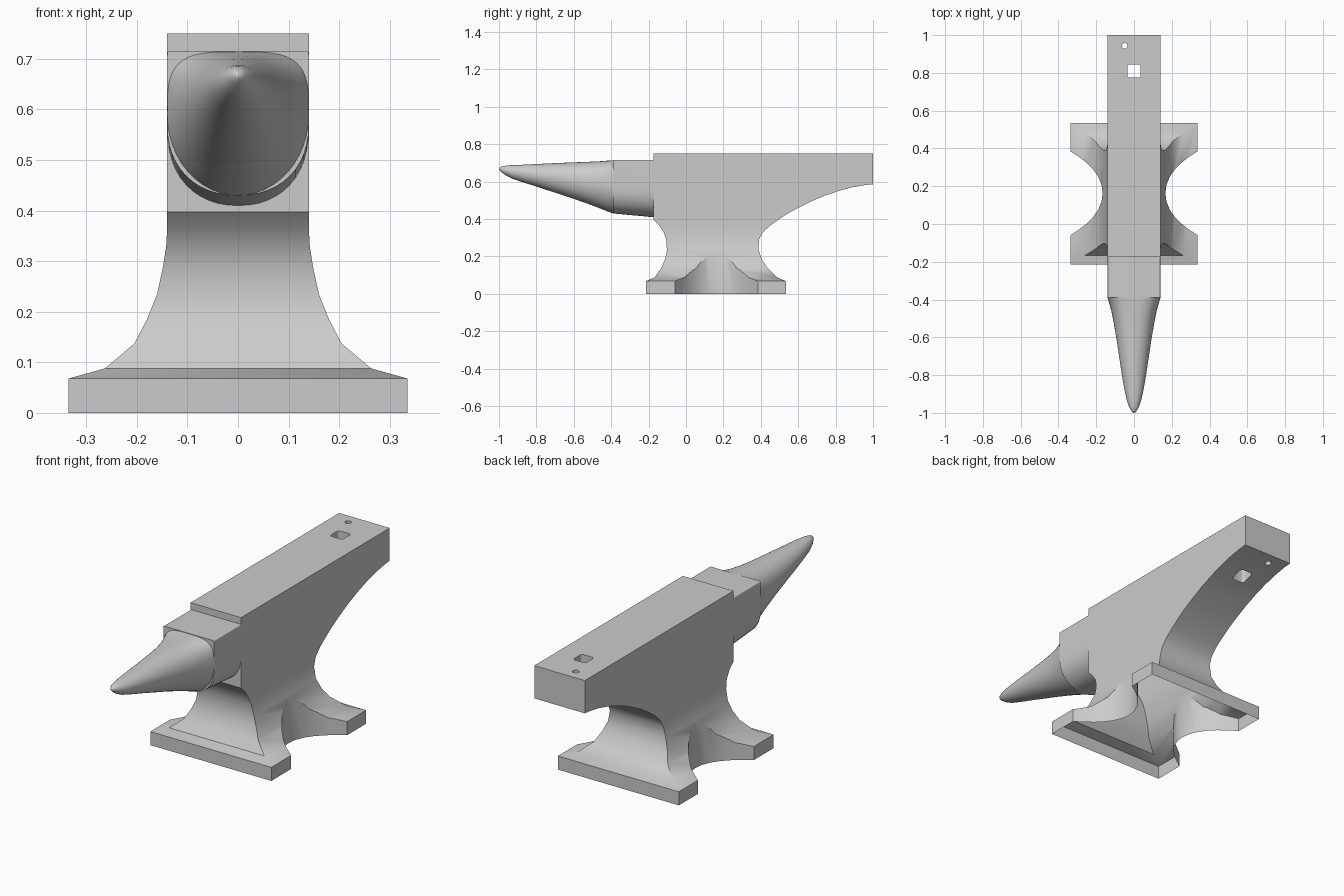
import bpy, bmesh, math

if "Cube" in bpy.data.objects:
    bpy.data.objects.remove(bpy.data.objects["Cube"])


def make_object(name, bm):
    bmesh.ops.recalc_face_normals(bm, faces=bm.faces)
    mesh = bpy.data.meshes.new(name)
    bm.to_mesh(mesh)
    bm.free()
    obj = bpy.data.objects.new(name, mesh)
    bpy.context.collection.objects.link(obj)
    return obj


def loft(name, rings, cap_start=True, cap_end=True):
    bm = bmesh.new()
    loops = [[bm.verts.new(p) for p in ring] for ring in rings]
    n = len(loops[0])
    for a, b in zip(loops, loops[1:]):
        for i in range(n):
            j = (i + 1) % n
            bm.faces.new((a[i], a[j], b[j], b[i]))
    if cap_start:
        bm.faces.new(loops[0])
    if cap_end:
        bm.faces.new(loops[-1])
    return make_object(name, bm)


def prism(name, outline, z0, z1):
    obj = loft(name, [[(x, y, z) for x, y in outline] for z in (z0, z1)])
    obj.hide_render = True
    return obj


def smooth(obj, angle=30):
    bpy.ops.object.select_all(action='DESELECT')
    obj.select_set(True)
    bpy.context.view_layer.objects.active = obj
    bpy.ops.object.shade_smooth_by_angle(angle=math.radians(angle))


# Body: rectangles stacked by height (z, half width, front y, back y)
levels = [
    (0.0, 0.335, -0.215, 0.535), (0.068, 0.335, -0.215, 0.535),
    (0.088, 0.263, -0.168, 0.487), (0.137, 0.205, -0.133, 0.437),
    (0.185, 0.180, -0.112, 0.405), (0.235, 0.160, -0.102, 0.388),
    (0.29, 0.148, -0.106, 0.390), (0.33, 0.142, -0.120, 0.412),
    (0.365, 0.14, -0.143, 0.45), (0.397, 0.14, -0.175, 0.495),
    (0.43, 0.14, -0.175, 0.545), (0.46, 0.14, -0.175, 0.60),
    (0.495, 0.14, -0.175, 0.67), (0.525, 0.14, -0.175, 0.742),
    (0.55, 0.14, -0.175, 0.815), (0.57, 0.14, -0.175, 0.89),
    (0.582, 0.14, -0.175, 0.96), (0.586, 0.14, -0.175, 1.0),
    (0.75, 0.14, -0.175, 1.0)]
body = loft("anvil_body", [[(-w, f, z), (w, f, z), (w, b, z), (-w, b, z)]
                           for z, w, f, b in levels])

# Cutters: side notches between the feet, square hole, round hole
half = [(0.5, 0.222), (0.336, 0.222), (0.288, 0.190), (0.25, 0.160), (0.216, 0.125),
        (0.190, 0.088), (0.172, 0.045), (0.166, 0.0)]
notch = [(x, 0.163 + d) for x, d in half] + [(x, 0.163 - d) for x, d in half[-2::-1]]
cutters = [prism("notch_cutter", [(s * x, y) for x, y in notch], -0.1, 0.3) for s in (1, -1)]

square = []
for k in range(4):
    cx, cy = [(1, 1), (-1, 1), (-1, -1), (1, -1)][k]
    for i in range(5):
        a = math.pi / 2 * (k + i / 4)
        square.append((0.023 * cx + 0.012 * math.cos(a), 0.81 + 0.023 * cy + 0.012 * math.sin(a)))
cutters.append(prism("square_hole_cutter", square, 0.4, 0.9))
circle = [(-0.05 + 0.015 * math.cos(i * math.pi / 12), 0.943 + 0.015 * math.sin(i * math.pi / 12))
          for i in range(24)]
cutters.append(prism("round_hole_cutter", circle, 0.4, 0.9))

for c in cutters:
    mod = body.modifiers.new(c.name, 'BOOLEAN')
    mod.operation = 'DIFFERENCE'
    mod.solver = 'EXACT'
    mod.object = c
bpy.context.view_layer.update()
mesh = bpy.data.meshes.new_from_object(body.evaluated_get(bpy.context.evaluated_depsgraph_get()))
body.modifiers.clear()
body.data = mesh
for c in cutters:
    bpy.data.objects.remove(c)

# Open underside of the base
bm = bmesh.new()
bm.from_mesh(body.data)
under = [f for f in bm.faces if all(v.co.z < 0.001 for v in f.verts)]
bmesh.ops.delete(bm, geom=under, context='FACES')
bm.to_mesh(body.data)
bm.free()
smooth(body)


# Horn and step: cross-sections along y, superellipse above and below the widest height
def section(y, w, top, mid, bottom, n_top, n_low=2.0, count=48):
    ring = []
    for i in range(count):
        a = 2 * math.pi * i / count
        c, s = math.cos(a), math.sin(a)
        n = n_top if s >= 0 else n_low
        h = top - mid if s >= 0 else mid - bottom
        ring.append((math.copysign(w * abs(c) ** (2 / n), c), y,
                     mid + math.copysign(h * abs(s) ** (2 / n), s)))
    return ring


step = loft("horn_step", [section(-0.175, 0.14, 0.716, 0.56, 0.41, 60, 2.2),
                          section(-0.39, 0.14, 0.716, 0.57, 0.43, 60, 2.2)], cap_start=False)
smooth(step)

stations = [
    (-0.39, 0.140, 0.714, 0.59, 0.430, 3.6), (-0.42, 0.131, 0.712, 0.59, 0.441, 3.0),
    (-0.46, 0.120, 0.709, 0.595, 0.457, 2.6), (-0.52, 0.108, 0.706, 0.60, 0.480, 2.3),
    (-0.60, 0.094, 0.703, 0.612, 0.508, 2.1), (-0.70, 0.079, 0.699, 0.625, 0.541, 2),
    (-0.80, 0.064, 0.694, 0.637, 0.574, 2), (-0.88, 0.050, 0.690, 0.647, 0.599, 2),
    (-0.93, 0.039, 0.688, 0.653, 0.616, 2), (-0.965, 0.027, 0.685, 0.660, 0.634, 2),
    (-0.988, 0.015, 0.680, 0.666, 0.651, 2), (-0.998, 0.006, 0.673, 0.667, 0.661, 2),
    (-1.0, 0.001, 0.668, 0.667, 0.666, 2)]
horn = loft("horn", [section(*s) for s in stations], cap_start=False)
smooth(horn, 40)
